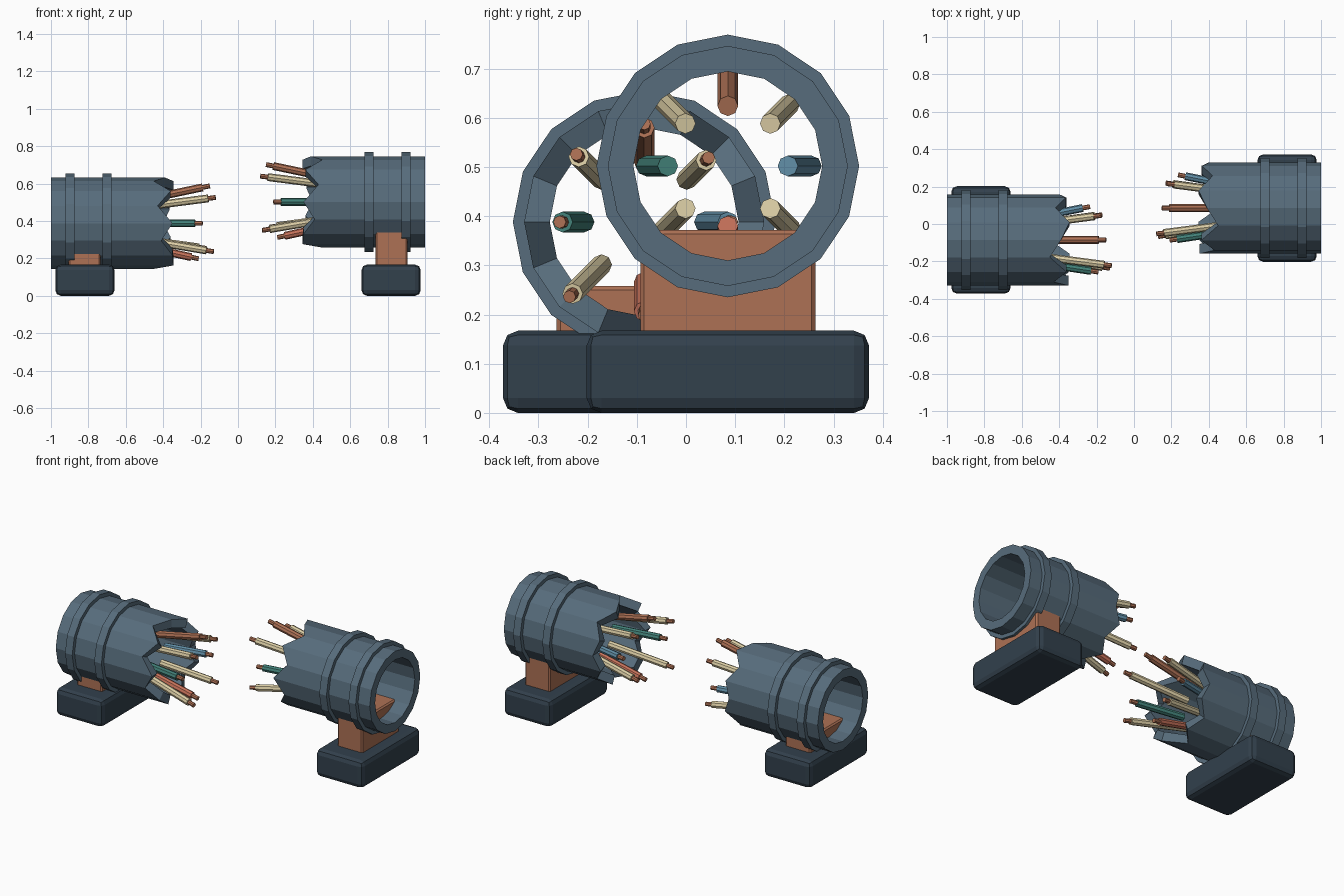
import bpy
import bmesh
from math import sin, cos, pi, radians
from mathutils import Vector

cube = bpy.data.objects.get("Cube")
if cube:
    bpy.data.objects.remove(cube, do_unlink=True)


def material(name, rgb):
    m = bpy.data.materials.new(name)
    m.use_nodes = True
    m.diffuse_color = (*rgb, 1)
    m.node_tree.nodes["Principled BSDF"].inputs["Base Color"].default_value = (*rgb, 1)
    return m


MATS = {
    "steel": material("blue grey steel", (0.095, 0.15, 0.2)),
    "dark": material("dark slate", (0.032, 0.052, 0.073)),
    "copper": material("copper", (0.42, 0.165, 0.09)),
    "cream": material("cream insulation", (0.72, 0.62, 0.38)),
    "teal": material("teal insulation", (0.055, 0.22, 0.19)),
    "blue": material("blue insulation", (0.12, 0.27, 0.38)),
    "red": material("salmon insulation", (0.56, 0.165, 0.1)),
}
SIDES = 16


def finish(name, bm, mat):
    bmesh.ops.recalc_face_normals(bm, faces=bm.faces)
    mesh = bpy.data.meshes.new(name)
    bm.to_mesh(mesh)
    bm.free()
    mesh.materials.append(MATS[mat])
    ob = bpy.data.objects.new(name, mesh)
    bpy.context.collection.objects.link(ob)
    return ob


def pipe(name, mat, center, r_out, r_in, end_a, end_b):
    """Hollow 16-sided pipe along x; each end is a function of the vertex index."""
    bm = bmesh.new()
    loops = []
    for r, end in ((r_out, end_a), (r_out, end_b), (r_in, end_b), (r_in, end_a)):
        loops.append([bm.verts.new((end(k), center.y - r * sin(2 * pi * k / SIDES),
                                    center.z + r * cos(2 * pi * k / SIDES)))
                      for k in range(SIDES)])
    for i in range(4):
        a, b = loops[i], loops[(i + 1) % 4]
        for k in range(SIDES):
            n = (k + 1) % SIDES
            bm.faces.new((a[k], a[n], b[n], b[k]))
    return finish(name, bm, mat)


def block(name, mat, lo, hi, bevel, segments):
    bm = bmesh.new()
    bmesh.ops.create_cube(bm, size=1)
    lo, hi = Vector(lo), Vector(hi)
    for v in bm.verts:
        v.co = (lo + hi) / 2 + v.co * (hi - lo)
    bmesh.ops.bevel(bm, geom=bm.edges[:], offset=bevel, segments=segments,
                    profile=0.5, affect='EDGES')
    return finish(name, bm, mat)


def rod(name, mat, a, b, radius):
    bm = bmesh.new()
    bmesh.ops.create_cone(bm, cap_ends=True, segments=8, radius1=radius,
                          radius2=radius, depth=(b - a).length)
    turn = (b - a).to_track_quat('Z', 'Y')
    for v in bm.verts:
        v.co = turn @ v.co + (a + b) / 2
    return finish(name, bm, mat)


# Ragged rim: x of each rim vertex, from the top round by the front
RIM = [0.39, 0.45, 0.36, 0.43, 0.35, 0.41, 0.35, 0.345,
       0.45, 0.37, 0.42, 0.36, 0.40, 0.365, 0.42, 0.345]

# Wires: colour, tip x, tip distance from the axis, every 45 degrees
WIRES = [("copper", 0.15, 0.2), ("cream", 0.12, 0.195), ("teal", 0.19, 0.172),
         ("cream", 0.13, 0.215), ("red", 0.21, 0.19), ("cream", 0.17, 0.19),
         ("blue", 0.235, 0.178), ("cream", 0.175, 0.185)]


def half(side, s, axis_z):
    c = Vector((0, s * 0.085, axis_z))

    # Broken pipe with two raised bands
    pipe(side + "_broken_pipe", "steel", c, 0.244, 0.192,
         lambda k: s, lambda k: s * RIM[k])
    for label, x in (("inner", 0.70), ("outer", 0.897)):
        pipe(f"{side}_{label}_band", "steel", c, 0.267, 0.22,
             lambda k: s * (x - 0.024), lambda k: s * (x + 0.024))

    # Base and support
    xs = sorted((s * 0.66, s * 0.977))
    block(side + "_base", "dark", (xs[0], c.y - 0.287, 0),
          (xs[1], c.y + 0.287, 0.167), 0.03, 2)
    xs = sorted((s * 0.735, s * 0.905))
    block(side + "_support", "copper", (xs[0], c.y - 0.178, 0.01),
          (xs[1], c.y + 0.178, axis_z - 0.13), 0.008, 1)

    # Splayed wires with bare copper ends
    for i, (colour, tip_x, tip_r) in enumerate(WIRES):
        out = Vector((0, -sin(radians(45 * i)), cos(radians(45 * i))))
        start = c + out * 0.122 + Vector((s * 0.52, 0, 0))
        tip = c + out * tip_r + Vector((s * tip_x, 0, 0))
        cut = tip + (start - tip).normalized() * 0.04
        rod(f"{side}_{colour}_wire_{i + 1}", colour, start, cut, 0.021)
        rod(f"{side}_bare_end_{i + 1}", "copper", cut, tip, 0.013)


half("left", 1, 0.502)
half("right", -1, 0.388)
